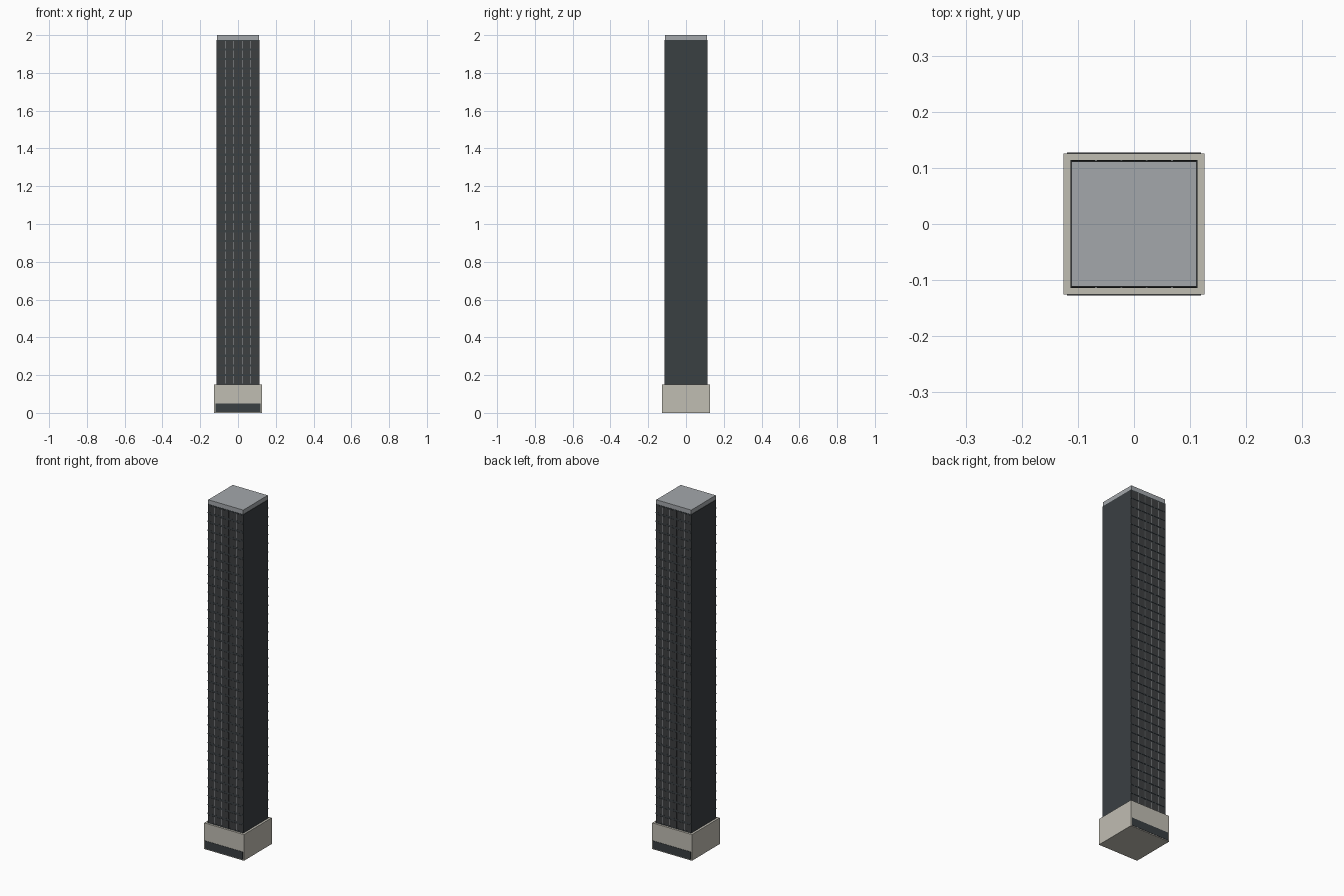
import bpy, bmesh
from mathutils import Matrix, Vector

if "Cube" in bpy.data.objects:
    bpy.data.objects.remove(bpy.data.objects["Cube"])


def material(name, rgb):
    m = bpy.data.materials.new(name)
    m.diffuse_color = (*rgb, 1)
    m.use_nodes = True
    m.node_tree.nodes["Principled BSDF"].inputs["Base Color"].default_value = m.diffuse_color
    return m


def boxes(name, specs, mat):
    """One object from (centre, size) boxes."""
    bm = bmesh.new()
    for c, s in specs:
        bmesh.ops.create_cube(
            bm, size=1, matrix=Matrix.Translation(Vector(c)) @ Matrix.Diagonal((*s, 1)))
    mesh = bpy.data.meshes.new(name)
    bm.to_mesh(mesh)
    bm.free()
    mesh.materials.append(mat)
    ob = bpy.data.objects.new(name, mesh)
    bpy.context.collection.objects.link(ob)
    return ob


stone = material("stone", (0.53, 0.51, 0.45))
dark = material("dark_cladding", (0.042, 0.050, 0.055))
glass = material("dark_glass", (0.048, 0.050, 0.053))
metal = material("light_metal", (0.37, 0.39, 0.41))

Z0, Z1 = 0.15, 1.975      # shaft bottom and top
FLOORS, BAYS = 36, 5
W = 0.226                 # shaft width
step = (Z1 - Z0) / FLOORS
bay = W / BAYS

# Podium, shaft and roof cap
boxes("podium", [((0, 0, Z0 / 2), (0.252, 0.252, Z0))], stone)
boxes("tower_shaft", [((0, 0, (Z0 + Z1) / 2), (W, W - 0.001, Z1 - Z0))], dark)
boxes("roof_cap", [((0, 0, (Z1 + 2) / 2), (0.222, 0.222, 2 - Z1))], metal)

# Ground-floor glazing on front and back
boxes("lobby_glazing", [((0, s * 0.126, 0.027), (0.238, 0.003, 0.045)) for s in (-1, 1)], dark)

# Window panes, mullions and floor bands on front and back
panes, mullions, bands = [], [], []
for s in (-1, 1):
    for f in range(FLOORS):
        z = Z0 + (f + 0.5) * step
        for b in range(BAYS):
            x = (b - (BAYS - 1) / 2) * bay
            panes.append(((x, s * 0.1128, z), (bay - 0.004, 0.0014, step * 0.76)))
        for b in range(1, BAYS):
            x = (b - BAYS / 2) * bay
            mullions.append(((x, s * 0.113, z), (0.003, 0.0016, step * 0.76)))
        bands.append(((0, s * 0.113, Z0 + (f + 0.06) * step), (W, 0.002, step * 0.12)))
boxes("window_panes", panes, glass)
boxes("window_mullions", mullions, metal)
boxes("floor_bands", bands, dark)
